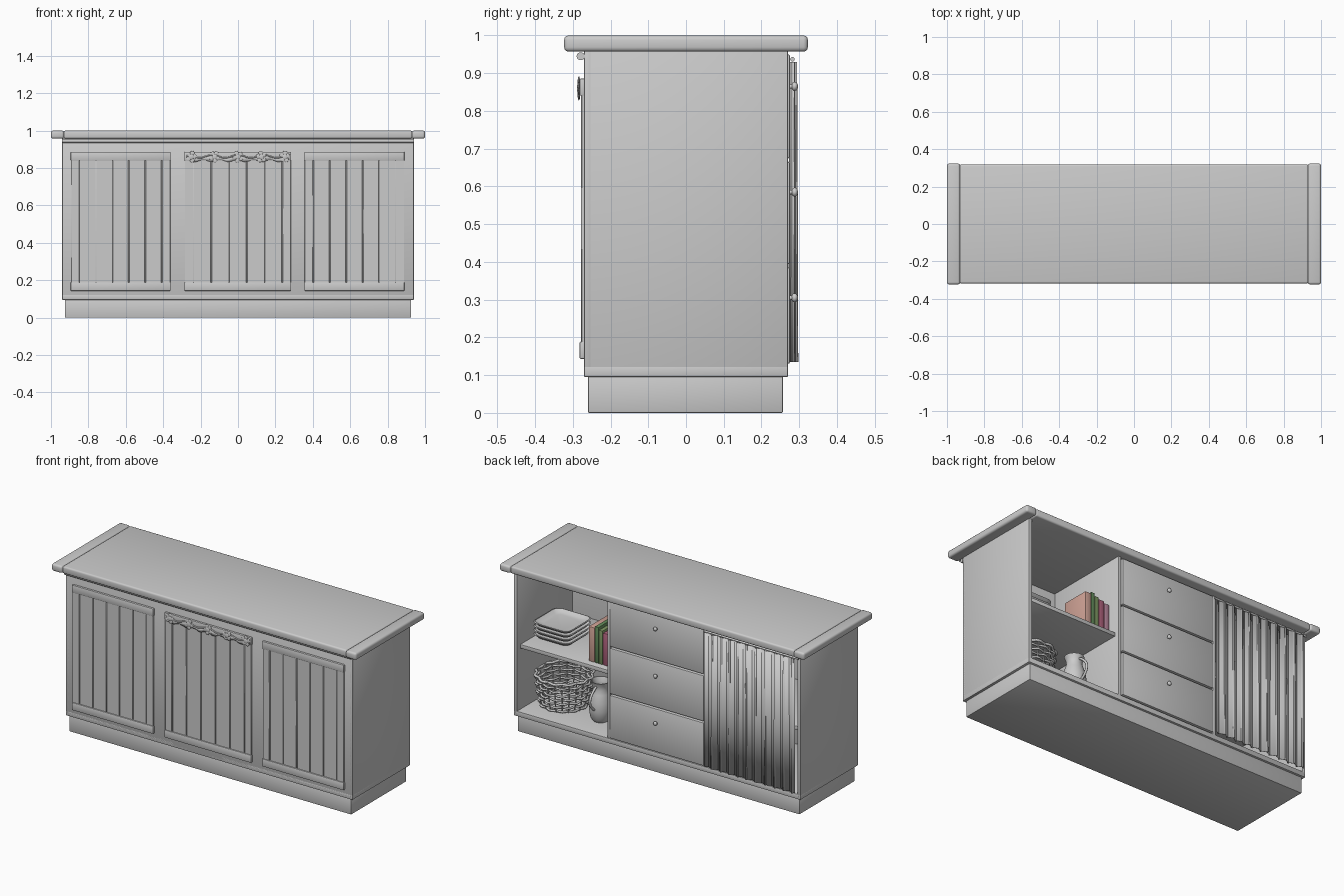
import bpy, bmesh, math, random
from mathutils import Vector

if "Cube" in bpy.data.objects:
    bpy.data.objects.remove(bpy.data.objects["Cube"])
random.seed(4)

def finish(ob, smooth=True, color=None):
    bpy.context.view_layer.objects.active = ob
    if smooth:
        for o in bpy.context.selected_objects:
            o.select_set(False)
        ob.select_set(True)
        bpy.ops.object.shade_smooth_by_angle(angle=math.radians(40))
    if color:
        m = bpy.data.materials.new(ob.name + "_paint")
        m.diffuse_color = (*color, 1)
        m.use_nodes = True
        m.node_tree.nodes["Principled BSDF"].inputs["Base Color"].default_value = m.diffuse_color
        ob.data.materials.append(m)
    return ob

def from_bm(name, bm, **kw):
    bmesh.ops.recalc_face_normals(bm, faces=bm.faces)
    me = bpy.data.meshes.new(name)
    bm.to_mesh(me)
    bm.free()
    ob = bpy.data.objects.new(name, me)
    bpy.context.collection.objects.link(ob)
    return finish(ob, **kw)

def box(name, x0, x1, y0, y1, z0, z1, bevel=0.003, seg=2, color=None):
    bm = bmesh.new()
    bmesh.ops.create_cube(bm, size=1)
    for v in bm.verts:
        v.co = Vector(((x0, x1)[v.co.x > 0], (y0, y1)[v.co.y > 0], (z0, z1)[v.co.z > 0]))
    if bevel:
        bmesh.ops.bevel(bm, geom=list(bm.edges), offset=bevel, segments=seg, profile=0.5, affect='EDGES')
    return from_bm(name, bm, color=color)

def tube(name, pts, r, cyclic=False, res=3):
    cu = bpy.data.curves.new(name, 'CURVE')
    cu.dimensions = '3D'
    cu.bevel_depth = r
    cu.bevel_resolution = res
    cu.use_fill_caps = True
    sp = cu.splines.new('POLY')
    sp.points.add(len(pts) - 1)
    for p, c in zip(sp.points, pts):
        p.co = (*c, 1)
    sp.use_cyclic_u = cyclic
    sp.use_smooth = True
    ob = bpy.data.objects.new(name, cu)
    bpy.context.collection.objects.link(ob)
    return ob

def lathe(name, profile, loc, n=32):
    bm = bmesh.new()
    rings = [[bm.verts.new((loc[0] + r * math.cos(2*math.pi*i/n), loc[1] + r * math.sin(2*math.pi*i/n), loc[2] + z))
              for i in range(n)] for r, z in profile]
    for a, b in zip(rings, rings[1:]):
        for i in range(n):
            bm.faces.new((a[i], a[(i+1) % n], b[(i+1) % n], b[i]))
    bm.faces.new(rings[0])
    bm.faces.new(rings[-1])
    return from_bm(name, bm)

def ball(name, loc, scale):
    bpy.ops.mesh.primitive_uv_sphere_add(segments=16, ring_count=10, radius=1, location=loc)
    ob = bpy.context.object
    ob.name, ob.scale = name, scale
    return finish(ob)

# carcass
box("plinth", -.925, .925, -.26, .257, 0, .1, .004)
box("floor_board", -.94, .94, -.27, .27, .095, .125)
box("front_board", -.94, .94, -.27, -.25, .095, .96)
for s, n in ((-1, "left"), (1, "right")):
    a, b = sorted((s * .94, s * .92))
    box(n + "_side", a, b, -.27, .27, .095, .96)
    a, b = sorted((s * .33, s * .312))
    box(n + "_divider", a, b, -.25, .268, .12, .96, .002)
    a, b = sorted((s * .92, s * .33))
    box(n + "_shelf", a, b, -.25, .24, .487, .51, .002)

# worktop with breadboard ends
box("worktop", -.932, .932, -.318, .318, .957, 1.0, .01, 3)
for s, n in ((-1, "left"), (1, "right")):
    a, b = sorted((s * .93, s))
    box(n + "_worktop_end", a, b, -.323, .323, .957, 1.0, .012, 3)
tube("front_moulding", [(-.94, -.279, .945), (.94, -.279, .945)], .011)

# front plank panels
for n, x0, x1 in (("left", -.895, -.36), ("middle", -.286, .284), ("right", .355, .89)):
    w = .048
    edges = [x0] + [x0 + w + i * (x1 - x0 - 2*w) / 5 for i in range(6)] + [x1]
    for i, (a, b) in enumerate(zip(edges, edges[1:])):
        y = -.278 if i in (0, 6) else -.2755 - random.uniform(0, .0015)
        box(f"{n}_plank_{i}", a + .0015, b - .0015, y, -.266, .15, .88, .002, 1)
    for z, r in ((.143, "bottom"), (.84, "top")):
        box(f"{n}_{r}_rail", x0, x1, -.282, -.266, z, z + .046, .004)

# garland on the middle panel
pts = [(-.275 + .55*i/60, -.283, .862 + .008*math.cos(2*math.pi*i/15)) for i in range(61)]
tube("garland_cord", pts, .004)
bm = bmesh.new()
cols = []
for x, y, z in pts:
    lo = .838 + .006 * math.cos((x + .275) * 70)
    cols.append([bm.verts.new((x, -.284 + .0015*math.sin(x*150), q)) for q in (z, lo)])
for a, b in zip(cols, cols[1:]):
    bm.faces.new((a[0], b[0], b[1], a[1]))
val = from_bm("garland_cloth", bm)
val.modifiers.new("thick", 'SOLIDIFY').thickness = .002
for k, cx in enumerate((-.25, -.125, 0, .125, .25)):
    for j in range(5):
        t = 2*math.pi*j/5 + k
        ball(f"garland_petal_{k}_{j}", (cx + .017*math.cos(t), -.284, .86 + .02*math.sin(t)), (.012, .003, .012))
    ball(f"garland_bud_{k}", (cx, -.285, .86), (.014, .004, .014))

# drawers
for i, (z0, z1) in enumerate(((.13, .386), (.394, .666), (.674, .95))):
    box(f"drawer_front_{i}", -.308, .308, .25, .276, z0, z1, .006)
    box(f"drawer_box_{i}", -.295, .295, -.2, .255, z0 + .02, z1 - .03, 0)
    kz = .305 + .28 * i
    tube(f"knob_stem_{i}", [(0, .27, kz), (0, .288, kz)], .006)
    ball(f"knob_{i}", (0, .288, kz), (.012, .009, .012))

# curtain
N = 200
bm = bmesh.new()
cols = []
for i in range(N + 1):
    t = i / N
    ph = 2 * math.pi * 10 * t + .6 * math.sin(9 * t)
    col = []
    for z, amp in ((.135, .012), (.5, .011), (.93, .009)):
        x = -.915 + .59 * t + .011 * math.sin(2 * ph)
        col.append(bm.verts.new((x, .284 + amp * math.sin(ph), z)))
    cols.append(col)
for a, b in zip(cols, cols[1:]):
    for j in range(2):
        bm.faces.new((a[j], b[j], b[j+1], a[j+1]))
cur = from_bm("curtain", bm)
sol = cur.modifiers.new("thick", 'SOLIDIFY')
sol.thickness, sol.offset = .003, 0
tube("curtain_rod", [(-.935, .282, .937), (-.315, .282, .937)], .006)

# stack of square plates
for i in range(4):
    bm = bmesh.new()
    z = .511 + i * .024
    loops = []
    for h, dz in ((.085, 0), (.105, .008), (.122, .026), (.116, .028), (.1, .016), (.08, .012)):
        r, ring = h * .35, []
        for q in range(4):
            cx, cy = ((1, 1), (-1, 1), (-1, -1), (1, -1))[q]
            for k in range(7):
                a = math.pi/2 * (q + k/6)
                ring.append(bm.verts.new((.79 + cx*(h-r) + r*math.cos(a), .03 + cy*(h-r) + r*math.sin(a), z + dz)))
        loops.append(ring)
    for a, b in zip(loops, loops[1:]):
        for k in range(28):
            bm.faces.new((a[k], a[(k+1) % 28], b[(k+1) % 28], b[k]))
    bm.faces.new(loops[0])
    bm.faces.new(loops[-1])
    from_bm(f"plate_{i}", bm)

# books
for i, (x0, x1, h, d, c) in enumerate(((.46, .498, .205, .17, (.62, .36, .3)), (.434, .458, .215, .165, (.12, .25, .1)),
                                       (.408, .432, .2, .16, (.2, .3, .12)), (.372, .405, .19, .165, (.42, .12, .2)),
                                       (.338, .37, .18, .16, (.5, .25, .35)))):
    box(f"book_{i}", x0, x1, .2 - d, .2, .51, .51 + h, .003, 2, c)

# wicker basket
bx, by = .77, .04
rad = lambda z: .125 + .03 * math.sqrt(z / .18)
lathe("basket_base", [(.125, 0), (.125, .006)], (bx, by, .126))
for k in range(8):
    z = .008 + k * .024
    tube(f"basket_weave_{k}", [(bx + (rad(z) + .006*math.cos(12*a + math.pi*k))*math.cos(a),
                                by + (rad(z) + .006*math.cos(12*a + math.pi*k))*math.sin(a), .128 + z)
                               for a in [2*math.pi*i/96 for i in range(96)]], .0065 if k < 7 else .008, True, 1)
for i in range(24):
    a = 2*math.pi*i/24
    tube(f"basket_stake_{i}", [(bx + rad(z)*math.cos(a), by + rad(z)*math.sin(a), .126 + z)
                               for z in (0, .045, .09, .135, .18)], .004, False, 1)

# pitcher
px, py = .49, .1
lathe("pitcher", [(.042, 0), (.056, .02), (.064, .07), (.062, .12), (.05, .165), (.042, .19), (.045, .215),
                  (.053, .235), (.048, .235), (.039, .21), (.037, .19), (.045, .16), (.056, .12), (.05, .02)], (px, py, .125))
tube("pitcher_handle", [(px, py + .045 + .05*math.sin(math.pi*i/12)**.8 + .012*(i/12), .335 - .13*i/12) for i in range(13)], .007)
